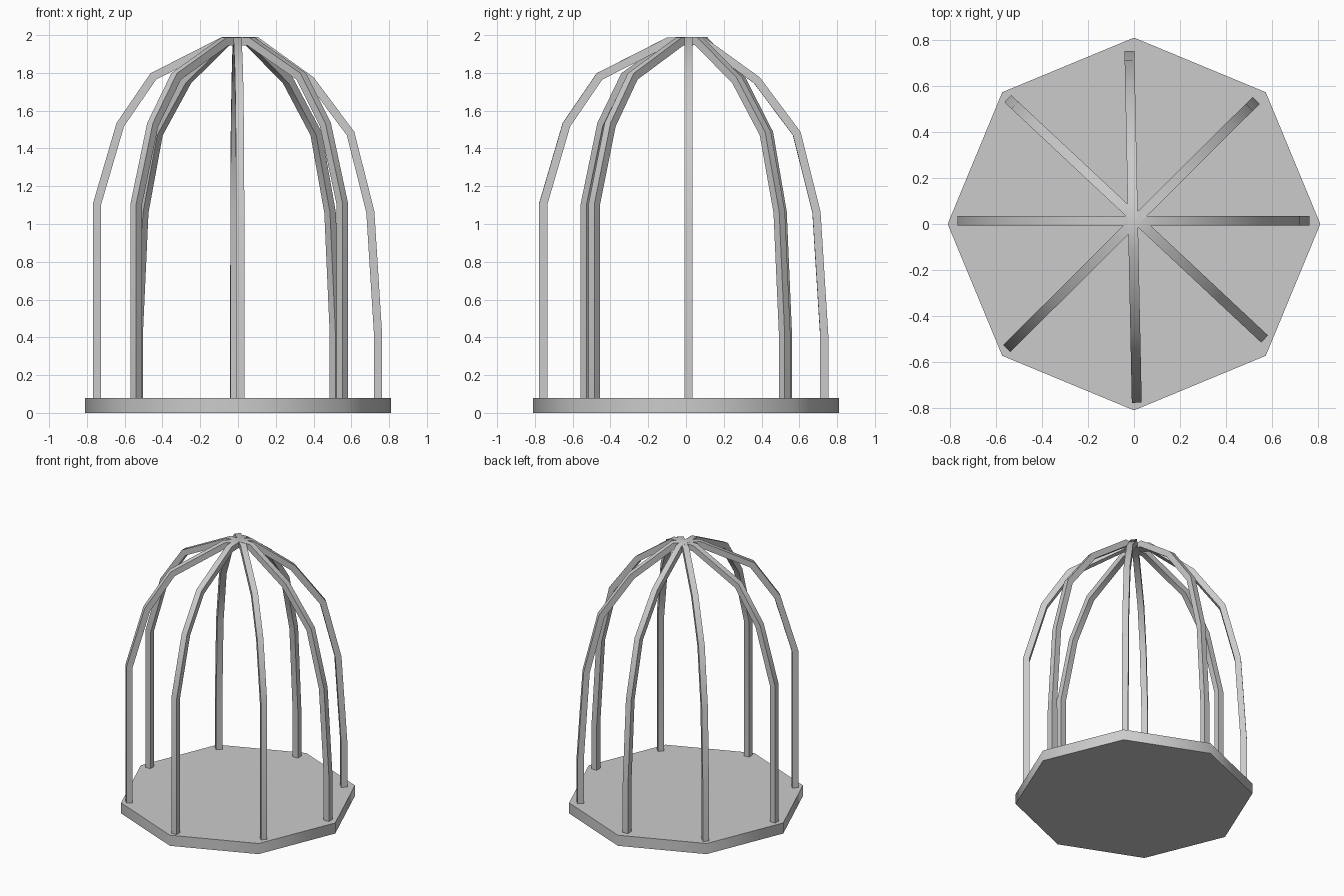
import bpy
from math import radians
from mathutils import Vector, Matrix

if "Cube" in bpy.data.objects:
    bpy.data.objects.remove(bpy.data.objects["Cube"])

BAR = 0.043          # bar thickness
# outer line of one arch: (distance along the span, height)
OUTER = [(-0.766, 0.06), (-0.766, 1.108), (-0.641, 1.535), (-0.461, 1.798),
         (-0.087, 1.988), (0.105, 1.991), (0.403, 1.776), (0.618, 1.488),
         (0.724, 1.066), (0.765, 0.415), (0.765, 0.06)]


def smooth(obj):
    bpy.ops.object.select_all(action='DESELECT')
    obj.select_set(True)
    bpy.context.view_layer.objects.active = obj
    bpy.ops.object.shade_smooth_by_angle(angle=radians(50))


def inset(points, d):
    """Mitred inward offset of an open line running left to right over the top."""
    pts = [Vector(p) for p in points]
    normals = []
    for a, b in zip(pts, pts[1:]):
        t = (b - a).normalized()
        normals.append(Vector((t.y, -t.x)))
    result = []
    for i, p in enumerate(pts):
        n0 = normals[max(i - 1, 0)]
        n1 = normals[min(i, len(normals) - 1)]
        result.append(p + (n0 + n1) * d / (1 + n0.dot(n1)))
    return result


def arch(name, centre, angle):
    inner = inset(OUTER, BAR)
    verts, faces = [], []
    for (so, zo), (si, zi) in zip(OUTER, inner):
        h = BAR / 2
        verts += [(so, -h, zo), (so, h, zo), (si, h, zi), (si, -h, zi)]
    for i in range(len(OUTER) - 1):
        for k in range(4):
            a, b = i * 4 + k, i * 4 + (k + 1) % 4
            faces.append((a, b, b + 4, a + 4))
    last = len(verts) - 4
    faces += [(3, 2, 1, 0), (last, last + 1, last + 2, last + 3)]
    mesh = bpy.data.meshes.new(name)
    mesh.from_pydata(verts, [], faces)
    mesh.transform(Matrix.Translation((*centre, 0)) @ Matrix.Rotation(radians(angle), 4, 'Z'))
    obj = bpy.data.objects.new(name, mesh)
    bpy.context.collection.objects.link(obj)
    smooth(obj)


# Octagonal floor
bpy.ops.mesh.primitive_cylinder_add(vertices=8, radius=0.811, depth=0.08, location=(0, 0, 0.04))
base = bpy.context.object
base.name = "cage_base"
smooth(base)

# Four slightly uneven arches crossing at the top
arch("arch_side_to_side", (-0.002, 0.014), 0)
arch("arch_diagonal_a", (-0.011, -0.002), 44.85)
arch("arch_front_to_back", (-0.004, -0.012), 91.2)
arch("arch_diagonal_b", (0.009, 0.023), 136.9)
